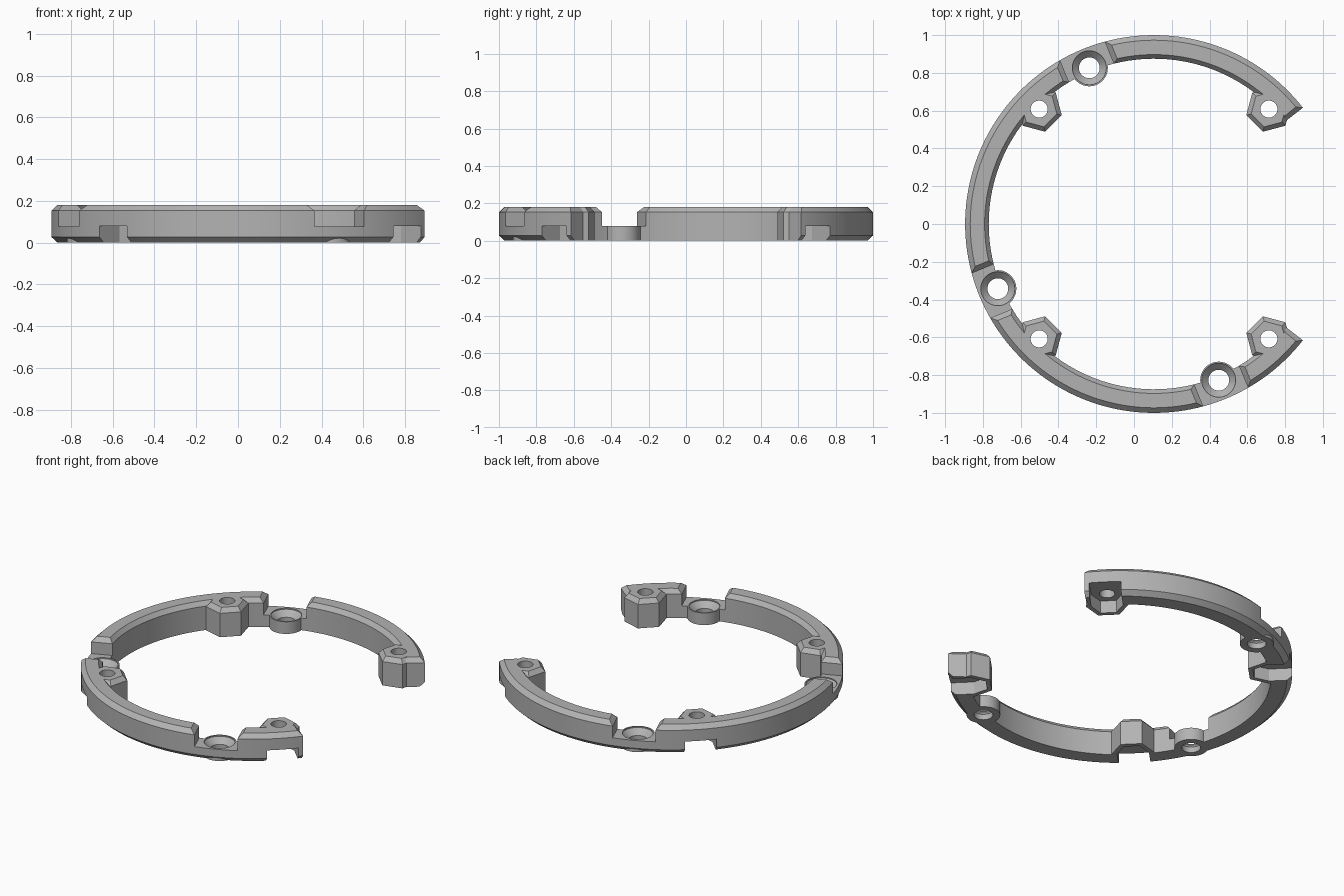
import bpy, bmesh, math
from mathutils import Matrix, Vector

cube = bpy.data.objects.get("Cube")
if cube:
    bpy.data.objects.remove(cube, do_unlink=True)

CX, H, CH = 0.106, 0.18, 0.027      # ring centre, height, chamfer
END = math.radians(38)              # half of the gap opening

grey = bpy.data.materials.new("grey")
grey.use_nodes = True
grey.diffuse_color = (0.45, 0.45, 0.45, 1)
grey.node_tree.nodes["Principled BSDF"].inputs["Base Color"].default_value = (0.45, 0.45, 0.45, 1)


def finish(bm, name):
    bmesh.ops.recalc_face_normals(bm, faces=bm.faces)
    me = bpy.data.meshes.new(name)
    bm.to_mesh(me)
    bm.free()
    me.materials.append(grey)
    ob = bpy.data.objects.new(name, me)
    bpy.context.collection.objects.link(ob)
    return ob


def loft(name, rings):
    """Solid from stacked loops of equal length."""
    bm = bmesh.new()
    loops = [[bm.verts.new(p) for p in r] for r in rings]
    n = len(loops[0])
    for a, b in zip(loops, loops[1:]):
        for i in range(n):
            j = (i + 1) % n
            bm.faces.new((a[i], a[j], b[j], b[i]))
    bm.faces.new(loops[0])
    bm.faces.new(loops[-1])
    return finish(bm, name)


def place(angle, r):
    """Frame on the ring: local x points outward, local y along the ring."""
    return Matrix.Translation((CX, 0, 0)) @ Matrix.Rotation(angle, 4, 'Z') @ Matrix.Translation((r, 0, 0))


def turned(name, frame, steps, sides, turn=0.0):
    """Stack of regular polygons given as (radius, z)."""
    return loft(name, [[frame @ Vector((r * math.cos(turn + math.tau * i / sides),
                                        r * math.sin(turn + math.tau * i / sides), z))
                        for i in range(sides)] for r, z in steps])


def boolean(target, other, op):
    mod = target.modifiers.new("cut", 'BOOLEAN')
    mod.operation, mod.solver, mod.object = op, 'EXACT', other
    bpy.ops.object.select_all(action='DESELECT')
    bpy.context.view_layer.objects.active = target
    target.select_set(True)
    bpy.ops.object.modifier_apply(modifier=mod.name)
    bpy.data.objects.remove(other, do_unlink=True)


# Open ring: chamfered section swept round, with the top of each end bevelled
def make_ring():
    section = [(0.875, 0), (0.97, 0), (1, 0.028), (1, H - CH),
               (1 - CH, H), (0.875 + 0.022, H), (0.875, H - CH)]
    bm, loops, n = bmesh.new(), [], 140
    for i in range(n + 1):
        a = END + (math.tau - 2 * END) * i / n
        loop = []
        for r, z in section:
            t = min(max(a, END + CH), math.tau - END - CH) if z == H else a
            loop.append(bm.verts.new((CX + r * math.cos(t), r * math.sin(t), z)))
        loops.append(loop)
    k = len(section)
    for a, b in zip(loops, loops[1:]):
        for i in range(k):
            j = (i + 1) % k
            bm.faces.new((a[i], a[j], b[j], b[i]))
    for e in (loops[0], loops[-1]):
        bm.faces.new((e[0], e[1], e[2], e[3], e[6]))
        bm.faces.new(e[3:])
    return finish(bm, "open_ring")


ring = make_ring()
lugs = [place(math.radians(a), 0.86) for a in (45, 135, 225, 315)]
seats = [place(math.radians(a), 0.895) for a in (112.5, 202.5, 292.5)]

# Hexagonal lugs with chamfered tops
for f in lugs:
    boolean(ring, turned("lug", f, [(0.124, 0), (0.124, H - CH), (0.097, H)], 6, math.pi / 2), 'UNION')

# Notches with bevelled top edges, each holding a round screw seat
for f in seats:
    levels = [(0.128, 0.078), (0.128, H - CH), (0.155, H), (0.155, H + 0.1)]
    cutter = loft("notch", [[f @ Vector((x, s * w, z)) for x, s in
                             ((-0.25, -1), (0.25, -1), (0.25, 1), (-0.25, 1))] for w, z in levels])
    boolean(ring, cutter, 'DIFFERENCE')
    boolean(ring, turned("screw_seat", f, [(0.098, 0), (0.098, 0.078)], 48), 'UNION')
    boolean(ring, turned("countersink", f, [(0.055, -0.1), (0.055, 0.036), (0.09, 0.071),
                                            (0.09, 0.12)], 48), 'DIFFERENCE')

# Through holes and nut pockets, open to the outside of the ring
for f in lugs:
    boolean(ring, turned("hole", f, [(0.045, -0.1), (0.045, H + 0.1)], 32), 'DIFFERENCE')
    w = 0.093
    outline = [(0.3, -w), (0.3, w), (0, w), (-w * 0.866, w / 2), (-w * 0.866, -w / 2), (0, -w)]
    pocket = loft("nut_pocket", [[f @ Vector((x, y, z)) for x, y in outline] for z in (-0.1, 0.08)])
    boolean(ring, pocket, 'DIFFERENCE')

bpy.ops.object.select_all(action='DESELECT')
ring.select_set(True)
bpy.context.view_layer.objects.active = ring
bpy.ops.object.shade_smooth_by_angle(angle=math.radians(25))
